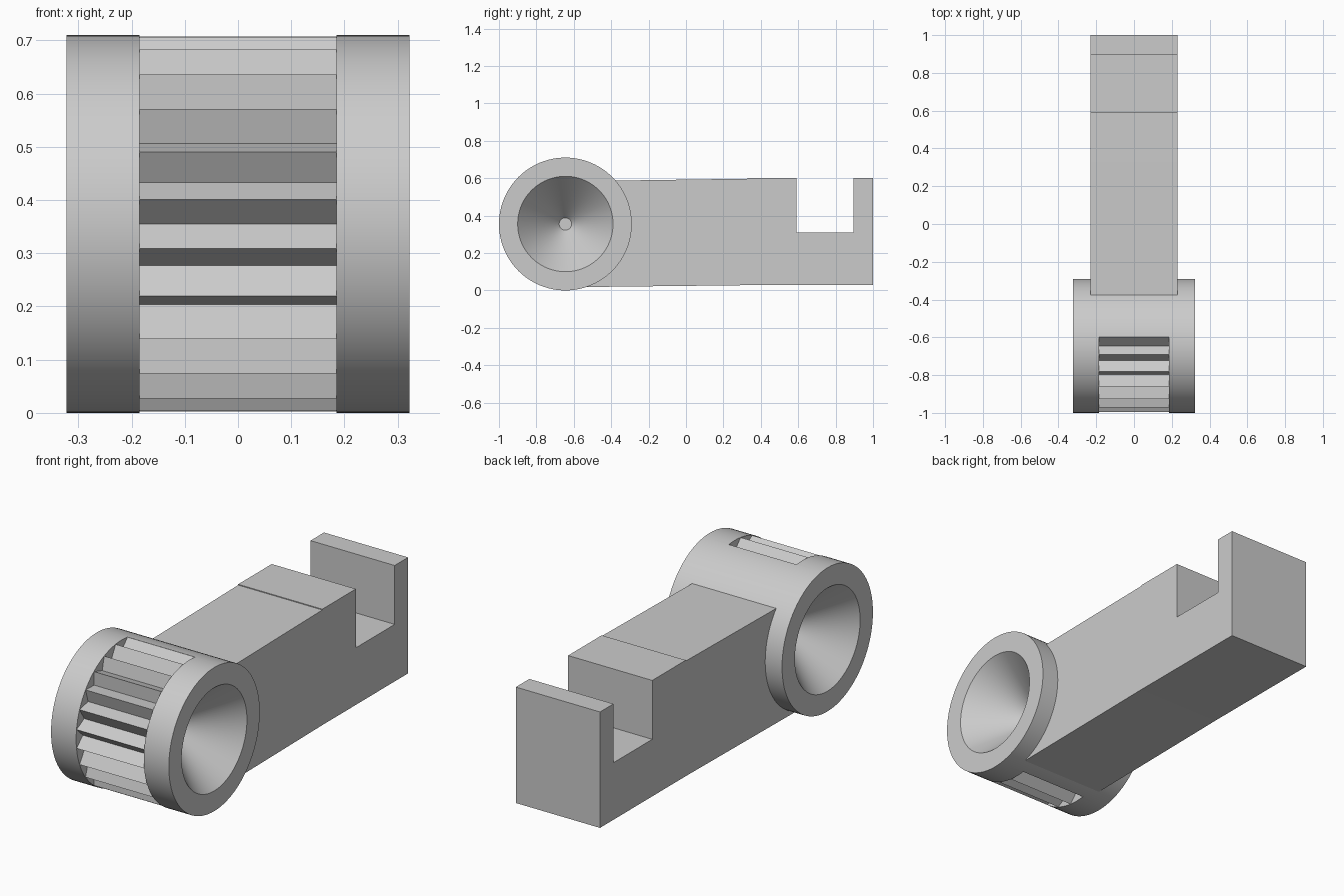
import bpy, bmesh
from math import radians, sin, cos, pi

if "Cube" in bpy.data.objects:
    bpy.data.objects.remove(bpy.data.objects["Cube"])

GREY = (0.6, 0.6, 0.6, 1)
mat = bpy.data.materials.new("plain grey")
mat.use_nodes = True
mat.diffuse_color = GREY
mat.node_tree.nodes["Principled BSDF"].inputs["Base Color"].default_value = GREY

R, CY, CZ = 0.355, -0.645, 0.355      # barrel radius and axis
HALF = 0.322                          # half length of the barrel
TOOTH, VALLEY = 0.3545, 0.302         # tooth tip and root radii


def make_object(name, bm):
    bmesh.ops.recalc_face_normals(bm, faces=bm.faces)
    mesh = bpy.data.meshes.new(name)
    bm.to_mesh(mesh)
    bm.free()
    mesh.materials.append(mat)
    ob = bpy.data.objects.new(name, mesh)
    bpy.context.collection.objects.link(ob)
    return ob


def prism(name, outline, half_width):
    """Extrude a (y, z) outline symmetrically along x."""
    bm = bmesh.new()
    face = bm.faces.new([bm.verts.new((-half_width, y, z)) for y, z in outline])
    ext = bmesh.ops.extrude_face_region(bm, geom=[face])
    verts = [v for v in ext["geom"] if isinstance(v, bmesh.types.BMVert)]
    bmesh.ops.translate(bm, verts=verts, vec=(2 * half_width, 0, 0))
    return make_object(name, bm)


def polar(radius, degrees):
    """Point around the barrel axis; zero degrees is the front."""
    a = radians(degrees)
    return CY - radius * cos(a), CZ + radius * sin(a)


# Barrel: lathed ring profile with a conical recess in each end
def barrel(segments=96):
    profile = [(-HALF + 0.25, 0.033), (-HALF, 0.255), (-HALF, R),
               (HALF, R), (HALF, 0.255), (HALF - 0.25, 0.033)]
    bm = bmesh.new()
    rings = [[bm.verts.new((x, CY + r * cos(2 * pi * i / segments),
                            CZ + r * sin(2 * pi * i / segments)))
              for i in range(segments)] for x, r in profile]
    for a, b in zip(rings, rings[1:]):
        for i in range(segments):
            j = (i + 1) % segments
            bm.faces.new((a[i], a[j], b[j], b[i]))
    bm.faces.new(rings[0])
    bm.faces.new(rings[-1])
    return make_object("barrel", bm)


body = barrel()

# Gear teeth: V grooves cut round the front half of the barrel
zigzag = [polar(TOOTH if k % 2 else VALLEY, -97.5 + 7.5 * k)
          if 0 < k < 26 else polar(R + 0.005, -97.5 + 7.5 * k)
          for k in range(27)]
zigzag = [polar(VALLEY if k % 2 else TOOTH, -97.5 + 7.5 * k) for k in range(27)]
outer = [polar(0.45, 97.5 - 7.5 * k) for k in range(27)]
cutter = prism("groove_cutter", zigzag + outer, 0.185)
cutter.hide_render = True
mod = body.modifiers.new("grooves", 'BOOLEAN')
mod.operation = 'DIFFERENCE'
mod.solver = 'EXACT'
mod.object = cutter

bpy.ops.object.select_all(action='DESELECT')
body.select_set(True)
bpy.context.view_layer.objects.active = body
bpy.ops.object.modifier_apply(modifier=mod.name)
bpy.data.objects.remove(cutter)
bpy.ops.object.shade_smooth_by_angle(angle=radians(12))

# Arm: slightly tapered bar with a square notch near the back end
prism("notched_arm", [
    (-0.54, 0.018), (0.33, 0.028), (1.0, 0.028), (1.0, 0.601),
    (0.895, 0.601), (0.895, 0.31), (0.592, 0.31), (0.592, 0.601),
    (0.33, 0.601), (0.33, 0.597), (-0.38, 0.587)], 0.23)
